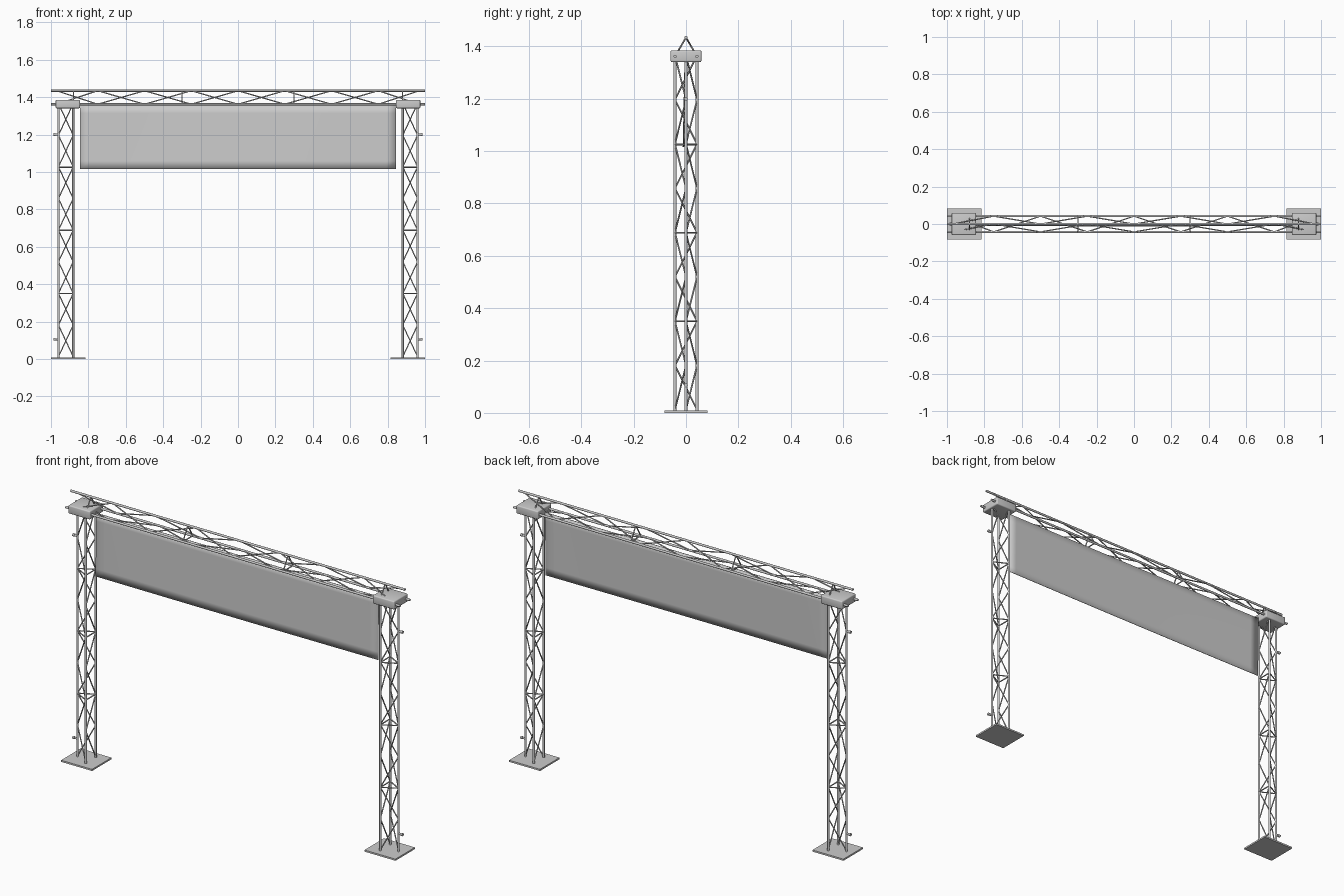
import bpy, bmesh, math
from mathutils import Vector, Matrix

if "Cube" in bpy.data.objects:
    bpy.data.objects.remove(bpy.data.objects["Cube"])


def finish(name, bm, mirror=False, smooth=False):
    mesh = bpy.data.meshes.new(name)
    bm.to_mesh(mesh)
    bm.free()
    ob = bpy.data.objects.new(name, mesh)
    bpy.context.collection.objects.link(ob)
    if smooth:
        bpy.ops.object.select_all(action='DESELECT')
        ob.select_set(True)
        bpy.context.view_layer.objects.active = ob
        bpy.ops.object.shade_smooth_by_angle(angle=math.radians(40))
    if mirror:
        m = ob.modifiers.new("mirror", 'MIRROR')
        m.use_axis = (True, False, False)
    return ob


def rods(name, segs, r, sides=12, mirror=False):
    bm = bmesh.new()
    for a, b in segs:
        a, b = Vector(a), Vector(b)
        d = b - a
        rot = d.to_track_quat('Z', 'Y').to_matrix().to_4x4()
        bmesh.ops.create_cone(bm, cap_ends=True, segments=sides, radius1=r, radius2=r,
                              depth=d.length, matrix=Matrix.Translation((a + b) / 2) @ rot)
    return finish(name, bm, mirror, True)


def box(name, lo, hi, bevel=0.0, mirror=False):
    lo, hi = Vector(lo), Vector(hi)
    bm = bmesh.new()
    bmesh.ops.create_cube(bm, size=1, matrix=Matrix.Translation((lo + hi) / 2)
                          @ Matrix.Diagonal((*(hi - lo), 1)))
    if bevel:
        bmesh.ops.bevel(bm, geom=bm.edges[:], offset=bevel, segments=3,
                        affect='EDGES', profile=0.5)
    return finish(name, bm, mirror, bool(bevel))


def zigzag(p, q, stations, phase):
    # lacing that alternates between two chords; p and q map a station to a point
    pts = [(p if (i + phase) % 2 else q)(s) for i, s in enumerate(stations)]
    return list(zip(pts, pts[1:]))


def ring(chords, s):
    pts = [c(s) for c in chords]
    return [(pts[i], pts[(i + 1) % 3]) for i in range(3)]


CH, LACE = 0.006, 0.0032

# Towers: triangular, apex chord on the outside
tower = [lambda z: (0.960, 0, z), lambda z: (0.881, -0.042, z), lambda z: (0.881, 0.042, z)]
rods("tower_chords", [(c(0.008), c(1.35)) for c in tower], CH, 14, True)
levels = [0.012 + i * 0.1692 for i in range(9)]
lacing = (zigzag(tower[0], tower[1], levels, 0) + zigzag(tower[0], tower[2], levels, 1)
          + zigzag(tower[1], tower[2], levels, 0))
rods("tower_lacing", lacing, LACE, 8, True)
rods("tower_rings", [s for z in (0.35, 0.688, 1.025) for s in ring(tower, z)], LACE, 8, True)

# Short pegs on the outer chord
rods("tower_pegs", [((0.958, 0, z), (0.986, 0, z)) for z in (0.105, 1.2)], 0.0055, 12, True)
rods("peg_heads", [((0.976, 0, z), (0.987, 0, z)) for z in (0.105, 1.2)], 0.0075, 12, True)

# Base plates
box("base_plate", (0.815, -0.083, 0), (1.0, 0.083, 0.009), 0, True)

# Sleeve blocks joining towers and beam
box("sleeve_block", (0.845, -0.059, 1.34), (0.975, 0.059, 1.385), 0.006, True)

# Top beam: triangular truss, apex up
beam = [lambda x: (x, 0, 1.434), lambda x: (x, -0.042, 1.362), lambda x: (x, 0.042, 1.362)]
rods("beam_chords", [(c(-1), c(1)) for c in beam], CH, 14)
nodes = [-1 + 0.25 * i for i in range(9)]
nodes[0], nodes[-1] = -0.97, 0.97
lacing = (zigzag(beam[0], beam[1], nodes, 0) + zigzag(beam[0], beam[2], nodes, 1)
          + zigzag(beam[1], beam[2], nodes, 0))
rods("beam_lacing", lacing, LACE, 8)
rods("beam_rings", [s for x in (-0.88, -0.3, 0.3, 0.88) for s in ring(beam, x)], LACE, 8)

# Hanging banner with a slight billow
bm = bmesh.new()
bmesh.ops.create_grid(bm, x_segments=32, y_segments=8, size=1)
for v in bm.verts:
    u, t = v.co.x, (1 - v.co.y) / 2
    y = -0.004 - 0.007 * t * (0.6 + 0.4 * math.cos(u * math.pi / 2))
    v.co = (0.845 * u, y, 1.357 - 0.341 * t)
banner = finish("banner", bm, False, True)
sol = banner.modifiers.new("thickness", 'SOLIDIFY')
sol.thickness = 0.003
sol.offset = 0
